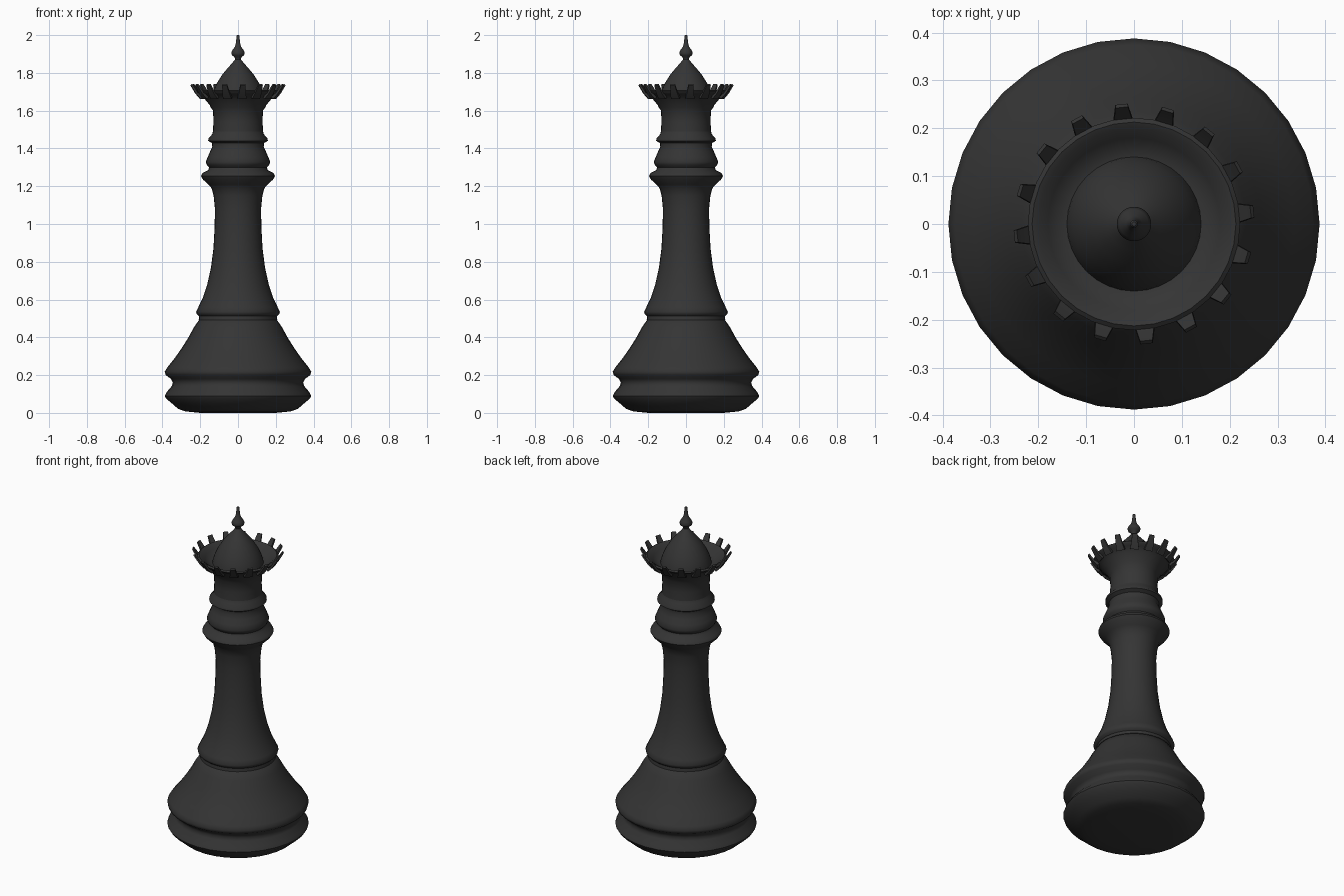
import bpy, bmesh, math
from mathutils import Matrix

mat = bpy.data.materials.new("black")
mat.diffuse_color = (0.035, 0.035, 0.035, 1)


def finish(name, bm, angle):
    bmesh.ops.recalc_face_normals(bm, faces=bm.faces)
    me = bpy.data.meshes.new(name)
    bm.to_mesh(me)
    bm.free()
    ob = bpy.data.objects.new(name, me)
    bpy.context.collection.objects.link(ob)
    me.materials.append(mat)
    bpy.ops.object.select_all(action='DESELECT')
    ob.select_set(True)
    bpy.context.view_layer.objects.active = ob
    bpy.ops.object.shade_smooth_by_angle(angle=math.radians(angle))
    return ob


def lathe(name, profile, segs=32):
    """Revolve (radius, height) points around z and close both ends."""
    bm = bmesh.new()
    rings = []
    for r, z in profile:
        rings.append([bm.verts.new((r * math.cos(2 * math.pi * i / segs),
                                    r * math.sin(2 * math.pi * i / segs), z))
                      for i in range(segs)])
    for a, b in zip(rings, rings[1:]):
        for i in range(segs):
            j = (i + 1) % segs
            bm.faces.new((a[i], a[j], b[j], b[i]))
    bm.faces.new(rings[0][::-1])
    bm.faces.new(rings[-1])
    return finish(name, bm, 50)


# Flared base with two rolls
lathe("base", [(.20, .0), (.28, .008), (.318, .022), (.352, .052), (.380, .075),
               (.388, .09), (.378, .11), (.352, .14), (.345, .16), (.355, .18),
               (.382, .20), (.388, .218), (.375, .24), (.335, .29), (.30, .34),
               (.265, .395), (.235, .45), (.208, .49), (.19, .50)])

# Stem with its foot ring and neck collars
lathe("stem", [(.19, .49), (.208, .493), (.206, .512), (.218, .522), (.222, .535),
               (.21, .56), (.186, .61), (.163, .68), (.143, .77), (.130, .87),
               (.124, .98), (.122, 1.08), (.129, 1.15), (.14, 1.19), (.158, 1.21),
               (.185, 1.235), (.196, 1.253), (.188, 1.27), (.158, 1.285),
               (.152, 1.30), (.165, 1.313), (.171, 1.328), (.16, 1.355),
               (.147, 1.385), (.136, 1.41), (.138, 1.428), (.158, 1.44),
               (.157, 1.452), (.137, 1.475), (.13, 1.50)])

# Head: neck, flared cup, hollow bowl
lathe("crown_cup", [(.125, 1.48), (.133, 1.485), (.130, 1.54), (.132, 1.60),
                    (.145, 1.618), (.15, 1.63), (.175, 1.66), (.198, 1.687),
                    (.217, 1.693), (.222, 1.703), (.213, 1.71), (.20, 1.704),
                    (.18, 1.685), (.16, 1.67), (.14, 1.665), (.10, 1.66)])

# Dome and finial
lathe("dome_finial", [(.142, 1.655), (.138, 1.68), (.128, 1.71), (.112, 1.745),
                      (.084, 1.79), (.055, 1.825), (.03, 1.853), (.015, 1.872),
                      (.018, 1.883), (.032, 1.893), (.036, 1.905), (.03, 1.92),
                      (.017, 1.937), (.012, 1.955), (.009, 1.98), (.008, 1.995),
                      (.004, 2.0)])

# Sixteen tapered teeth leaning outward around the rim
bm = bmesh.new()
section = [(.190, 1.672, .024, .017), (.218, 1.700, .019, .014),
           (.245, 1.740, .013, .011)]
for k in range(16):
    rot = Matrix.Rotation(math.radians(6 + 22.5 * k), 4, 'Z')
    loops = []
    for r, z, w, t in section:
        quad = [(r, -w, z), (r + t * .6, -w, z - t * .6),
                (r + t * .6, w, z - t * .6), (r, w, z)]
        loops.append([bm.verts.new(rot @ Matrix.Translation(q).translation) for q in quad])
    for a, b in zip(loops, loops[1:]):
        for i in range(4):
            j = (i + 1) % 4
            bm.faces.new((a[i], a[j], b[j], b[i]))
    bm.faces.new(loops[0][::-1])
    bm.faces.new(loops[-1])
finish("crown_teeth", bm, 30)
